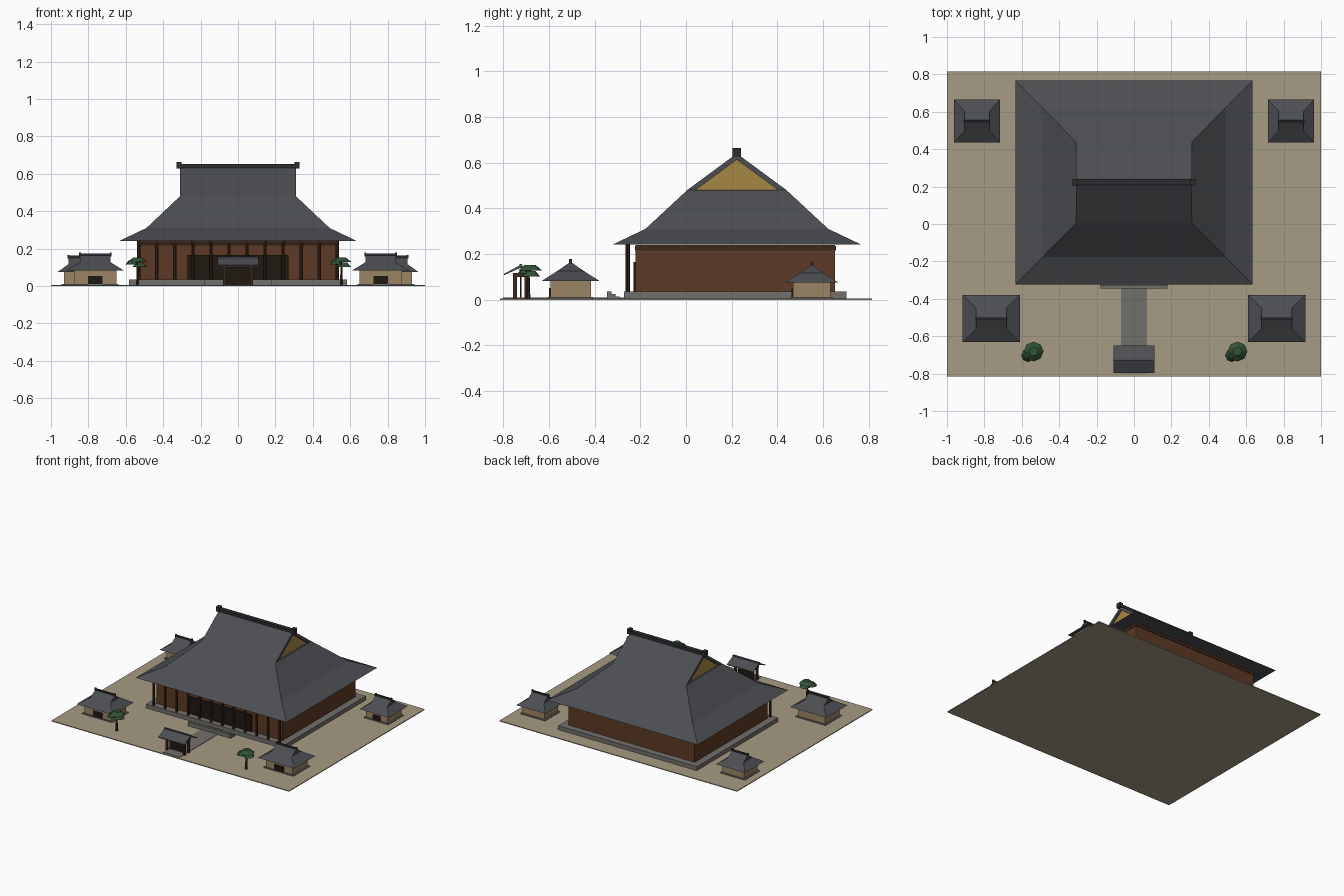
import bpy, bmesh
from mathutils import Matrix

if "Cube" in bpy.data.objects:
    bpy.data.objects.remove(bpy.data.objects["Cube"])


def mat(name, r, g, b):
    m = bpy.data.materials.new(name)
    m.diffuse_color = (r, g, b, 1)
    m.use_nodes = True
    m.node_tree.nodes["Principled BSDF"].inputs["Base Color"].default_value = m.diffuse_color
    return m


ROOF = mat("roof_tile", .072, .076, .084)
RIDGE = mat("ridge_tile", .026, .027, .03)
WOOD = mat("brown_wood", .11, .042, .018)
BEAM = mat("dark_wood", .05, .022, .011)
DARK = mat("door_dark", .014, .009, .006)
GOLD = mat("gable_gold", .38, .245, .055)
PLASTER = mat("plaster", .33, .235, .13)
STONE = mat("stone", .17, .16, .145)
SAND = mat("sand", .38, .325, .23)
LEAF = mat("pine_green", .032, .085, .038)


def finish(bm, name, material):
    bmesh.ops.recalc_face_normals(bm, faces=bm.faces)
    me = bpy.data.meshes.new(name)
    bm.to_mesh(me)
    bm.free()
    me.materials.append(material)
    ob = bpy.data.objects.new(name, me)
    bpy.context.collection.objects.link(ob)
    return ob


def box(name, x0, x1, y0, y1, z0, z1, material):
    bm = bmesh.new()
    m = Matrix.Translation(((x0 + x1) / 2, (y0 + y1) / 2, (z0 + z1) / 2))
    m = m @ Matrix.Diagonal((x1 - x0, y1 - y0, z1 - z0, 1))
    bmesh.ops.create_cube(bm, size=1, matrix=m)
    return finish(bm, name, material)


def cyl(name, x, y, z0, z1, r0, r1, material, n=8):
    bm = bmesh.new()
    bmesh.ops.create_cone(bm, cap_ends=True, segments=n, radius1=r0, radius2=r1,
                          depth=z1 - z0, matrix=Matrix.Translation((x, y, (z0 + z1) / 2)))
    return finish(bm, name, material)


def prism(name, x0, x1, profile, material):
    """Extrude a (y, z) profile along x."""
    bm = bmesh.new()
    face = bm.faces.new([bm.verts.new((x0, y, z)) for y, z in profile])
    ext = bmesh.ops.extrude_face_region(bm, geom=[face])["geom"]
    bmesh.ops.translate(bm, vec=(x1 - x0, 0, 0),
                        verts=[v for v in ext if isinstance(v, bmesh.types.BMVert)])
    return finish(bm, name, material)


def hip_gable_roof(name, cx, cy, levels, top, lip, recess, gable_mat):
    """Hipped skirt through (half x, half y, z) rings, with a gabled top."""
    bm = bmesh.new()
    rings = [[bm.verts.new((cx + sx * hx, cy + sy * hy, z))
              for sx, sy in ((-1, -1), (1, -1), (1, 1), (-1, 1))] for hx, hy, z in levels]
    bm.faces.new(rings[0])
    bm.faces.new(rings[-1])
    for a, b in zip(rings, rings[1:]):
        for i in range(4):
            j = (i + 1) % 4
            bm.faces.new((a[i], a[j], b[j], b[i]))
    finish(bm, name + "_roof_skirt", ROOF)
    hx, hy, z = levels[-1]
    drop = lip * (top - z) / hy
    prism(name + "_roof_gable_slopes", cx - hx, cx + hx,
          [(cy - hy, z), (cy, top), (cy + hy, z), (cy + hy - lip, z),
           (cy, top - drop), (cy - hy + lip, z)], ROOF)
    prism(name + "_gable_panel", cx - hx + recess, cx + hx - recess,
          [(cy - hy + lip, z), (cy, top - drop), (cy + hy - lip, z)], gable_mat)


def ridge(name, cx, cy, hx, w, z0, z1, end):
    box(name + "_ridge", cx - hx, cx + hx, cy - w * .42, cy + w * .42, z0, z1, RIDGE)
    for s in (-1, 1):
        e = cx + s * hx
        box(name + "_ridge_end", e - end, e + end, cy - w / 2, cy + w / 2,
            z0 - .003, z1 + end * .8, RIDGE)


# Ground and path
box("ground", -1, 1, -.815, .815, 0, .006, SAND)
box("path", -.07, .07, -.8, -.27, .003, .009, STONE)

# Main hall: platform, steps, walls
CY = .2225
box("platform", -.583, .583, -.272, .703, .003, .036, STONE)
for y1, z1 in ((-.29, .014), (-.308, .025), (-.326, .036)):
    box("step", -.18, .18, -.345, y1, .003, z1, STONE)
box("hall_walls", -.53, .53, -.22, .653, .036, .24, WOOD)
box("wall_top_beam", -.535, .535, -.224, .657, .215, .235, BEAM)
box("hall_doors", -.27, .27, -.229, -.21, .036, .165, DARK)

# Front colonnade
for i in range(12):
    cyl("column", -.53 + 1.06 * i / 11, -.255, .034, .243, .009, .009, BEAM)
box("colonnade_beam", -.535, .535, -.261, -.249, .228, .243, BEAM)

# Main roof
hip_gable_roof("hall", 0, CY, [(.634, .545, .241), (.49, .40, .31), (.31, .217, .48)],
               .64, .037, .012, GOLD)
ridge("hall", 0, CY, .315, .036, .63, .652, .014)


# Corner buildings
def pavilion(name, cx, cy, rx, ry, ze, zt):
    h = zt - ze
    wx, wy = rx * .74, ry * .71
    box(name + "_base", cx - wx - .012, cx + wx + .012, cy - wy - .01, cy + wy + .01, .003, .012, STONE)
    box(name + "_walls", cx - wx, cx + wx, cy - wy, cy + wy, .01, ze + .002, PLASTER)
    box(name + "_door", cx - rx * .25, cx + rx * .25, cy - wy - .006, cy - wy + .01,
        .012, ze * .63, DARK)
    hip_gable_roof(name, cx, cy, [(rx, ry, ze), (rx * .77, ry * .73, ze + h * .26),
                                  (rx * .54, ry * .46, ze + h * .52)], zt, .008, .004, ROOF)
    ridge(name, cx, cy, rx * .54, .012, zt - .004, zt + .008, .005)


for s, side in ((-1, "left"), (1, "right")):
    pavilion("front_" + side + "_pavilion", s * .763, -.505, .153, .125, .083, .166)
    pavilion("back_" + side + "_pavilion", s * .84, .55, .123, .115, .076, .154)

# Entrance gate
for x in (-.073, .073):
    for y in (-.748, -.698):
        box("gate_post", x - .008, x + .008, y - .008, y + .008, .003, .118, BEAM)
box("gate_lintel", -.085, .085, -.755, -.69, .1, .114, BEAM)
box("gate_door", -.066, .066, -.727, -.719, .006, .1, DARK)
prism("gate_roof", -.11, .11, [(-.797, .113), (-.7235, .153), (-.65, .113),
                               (-.65, .107), (-.7235, .14), (-.797, .107)], ROOF)
box("gate_ridge", -.11, .11, -.729, -.718, .147, .157, ROOF)

# Pine trees with flattened foliage pads
for x in (-.537, .553):
    cyl("pine_trunk", x, -.69, .003, .135, .009, .005, BEAM, 6)
    for dx, dy, z, r in ((0, .008, .128, .053), (-.03, -.012, .114, .036), (.012, .012, .102, .04)):
        cyl("pine_foliage", x + dx, -.69 + dy, z, z + .024, r, r * .45, LEAF)
